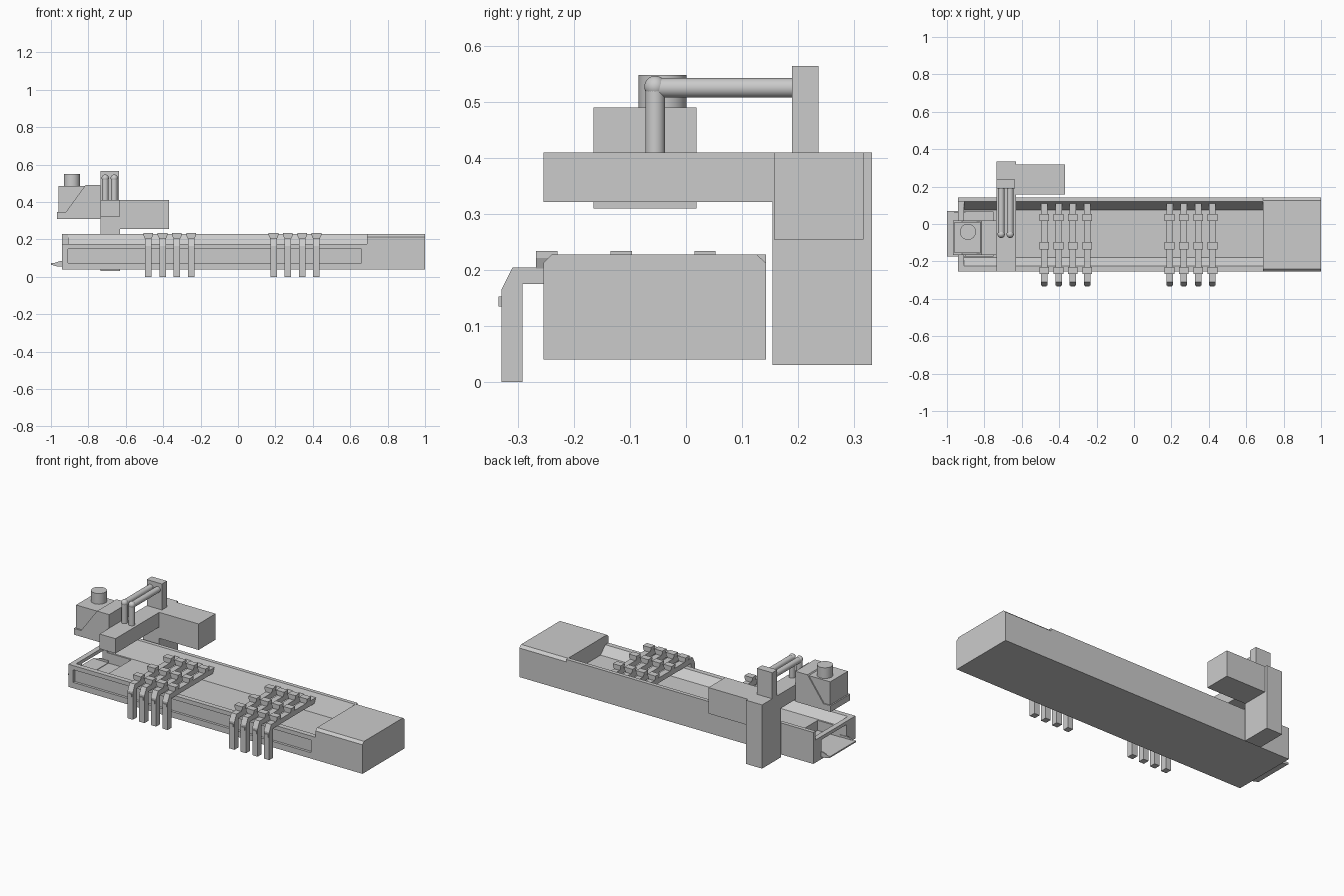
import bpy, bmesh, math
from mathutils import Vector

if "Cube" in bpy.data.objects:
    bpy.data.objects.remove(bpy.data.objects["Cube"])


def finish(bm, name):
    bmesh.ops.recalc_face_normals(bm, faces=bm.faces)
    me = bpy.data.meshes.new(name)
    bm.to_mesh(me)
    bm.free()
    ob = bpy.data.objects.new(name, me)
    bpy.context.collection.objects.link(ob)
    return ob


def extrude(name, pts, a, b, axis):
    """Extrude a 2D outline: axis 'x' takes (y,z), 'y' takes (x,z), 'z' takes (x,y)."""
    place = {'x': lambda p, t: (t, p[0], p[1]),
             'y': lambda p, t: (p[0], t, p[1]),
             'z': lambda p, t: (p[0], p[1], t)}[axis]
    bm = bmesh.new()
    face = bm.faces.new([bm.verts.new(place(p, a)) for p in pts])
    res = bmesh.ops.extrude_face_region(bm, geom=[face])
    vs = [v for v in res['geom'] if isinstance(v, bmesh.types.BMVert)]
    bmesh.ops.translate(bm, verts=vs, vec=Vector(place((0, 0), b - a)))
    return finish(bm, name)


def box(name, x, y, z):
    return extrude(name, [(x[0], y[0]), (x[1], y[0]), (x[1], y[1]), (x[0], y[1])], z[0], z[1], 'z')


def smooth(ob):
    bpy.ops.object.select_all(action='DESELECT')
    ob.select_set(True)
    bpy.context.view_layer.objects.active = ob
    bpy.ops.object.shade_smooth_by_angle(angle=math.radians(35))


def cylinder(name, p, q, r):
    p, q = Vector(p), Vector(q)
    bpy.ops.mesh.primitive_cylinder_add(vertices=32, radius=r, depth=(q - p).length, location=(p + q) / 2)
    ob = bpy.context.object
    ob.name = name
    ob.rotation_euler = (q - p).to_track_quat('Z', 'Y').to_euler()
    smooth(ob)


def cut(ob, x, y, z):
    c = box(ob.name + "_cutter", x, y, z)
    c.hide_render = True
    c.hide_set(True)
    m = ob.modifiers.new("cut", 'BOOLEAN')
    m.operation = 'DIFFERENCE'
    m.solver = 'EXACT'
    m.object = c
    bpy.context.view_layer.objects.active = ob
    bpy.ops.object.modifier_apply(modifier=m.name)
    bpy.data.objects.remove(c)


# trough bed with sloping inner walls, a front recess and an end opening
bed = extrude("trough_bed", [(-.255, .04), (.143, .04), (.143, .228), (.12, .228), (.075, .13),
                             (-.18, .13), (-.225, .175), (-.255, .175)], -.91, .69, 'x')
cut(bed, (-.909, .66), (-.3, -.24), (.075, .15))
cut(bed, (-.95, -.75), (-.17, .065), (.07, .16))
end = extrude("trough_end_wall", [(-.255, .04), (.143, .04), (.143, .228), (.12, .228),
                                  (.12, .175), (-.255, .175)], -.94, -.91, 'x')
cut(end, (-1, -.85), (-.17, .065), (.065, .155))

# solid end block with chamfered top edges
extrude("end_block", [(-.255, .04), (.143, .04), (.143, .213), (.126, .228),
                      (-.24, .228), (-.255, .213)], .69, 1.0, 'x')

# discharge tray with low side lips
extrude("outlet_tray", [(-.90, .055), (-.965, .055), (-1.0, .065), (-1.0, .073), (-.90, .073)],
        -.175, .07, 'y')
for y in (-.175, .062):
    extrude("tray_lip", [(-.90, .073), (-.985, .073), (-.95, .085), (-.90, .085)], y, y + .008, 'y')

# bent crossbar arms with raised pads
for group in (-.48, .19):
    for i in range(4):
        x = group + i * .0765
        extrude("bar_arm", [(-.33, 0), (-.292, 0), (-.292, .175), (.118, .175), (.118, .205),
                            (-.31, .205), (-.33, .165)], x - .0175, x + .0175, 'x')
        for y in (-.249, -.116, .034):
            extrude("bar_pad", [(x - .0175, .203), (x + .0175, .203), (x + .026, .222),
                                (x + .026, .234), (x - .026, .234), (x - .026, .222)],
                    y - .019, y + .019, 'y')
        box("bar_knob", (x - .012, x + .012), (-.335, -.325), (.135, .153))

# gantry column, overhanging arm, side cabinet and hose post
box("gantry_column", (-.735, -.63), (.155, .333), (.03, .41))
box("gantry_arm", (-.735, -.63), (-.255, .155), (.322, .41))
box("side_cabinet", (-.63, -.37), (.157, .317), (.255, .41))
box("pipe_post", (-.735, -.635), (.19, .237), (.41, .565))

# twin elbow pipes from the post down to the arm
for x in (-.71, -.662):
    cylinder("pipe_run", (x, .19, .526), (x, -.055, .526), .0175)
    cylinder("pipe_drop", (x, -.055, .405), (x, -.055, .526), .0175)
    bpy.ops.mesh.primitive_uv_sphere_add(segments=24, ring_count=12, radius=.0195, location=(x, -.055, .528))
    bpy.context.object.name = "pipe_elbow"
    smooth(bpy.context.object)

# tool head: diagonal bracket, housing and motor
extrude("head_bracket", [(-.968, .31), (-.735, .31), (-.735, .491), (-.815, .491),
                         (-.92, .347), (-.968, .347)], -.165, .019, 'y')
box("head_housing", (-.96, -.815), (-.155, .012), (.34, .485))
cylinder("head_motor", (-.888, -.042, .48), (-.888, -.042, .549), .043)
